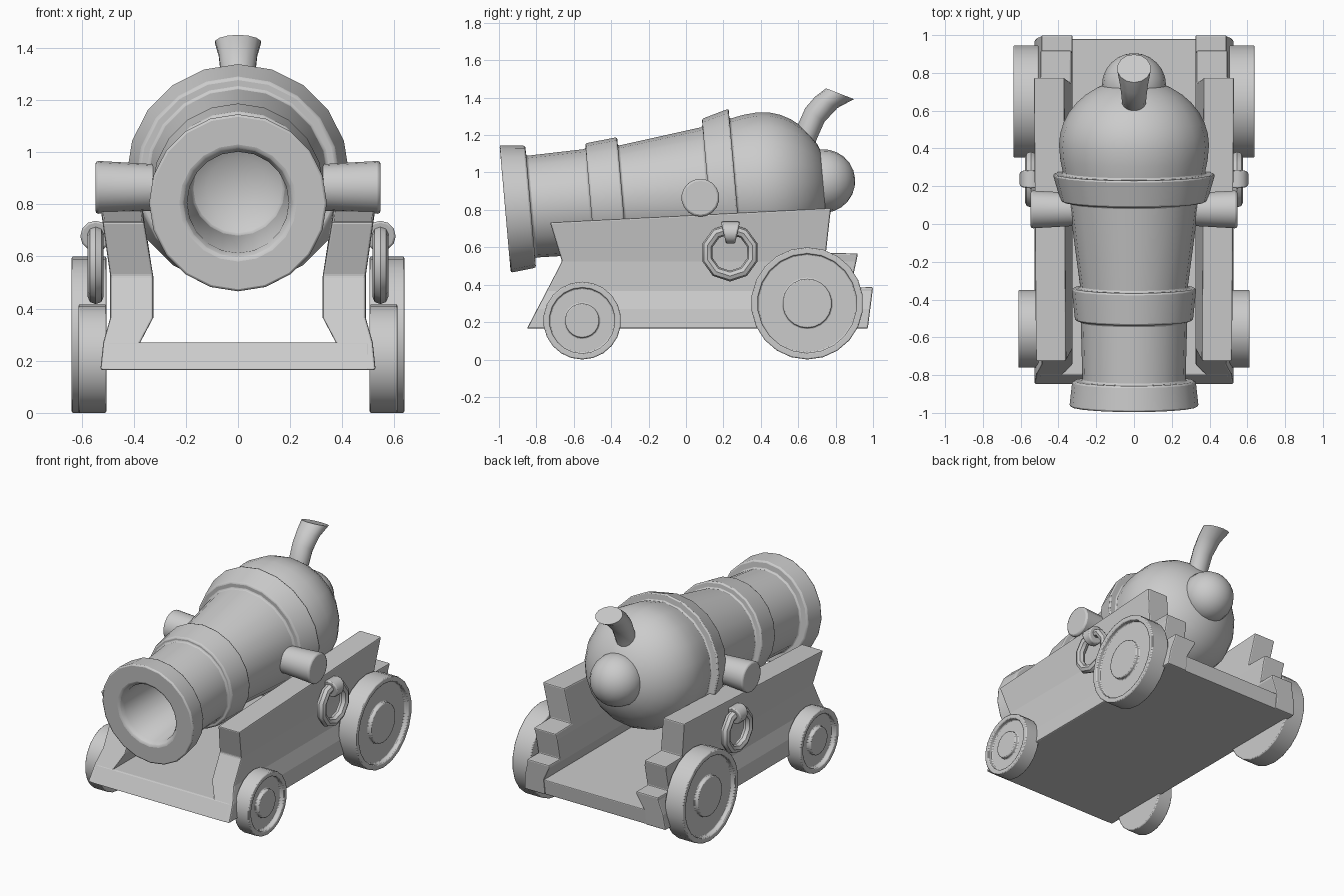
import bpy, bmesh, math
from mathutils import Matrix, Vector

if "Cube" in bpy.data.objects:
    bpy.data.objects.remove(bpy.data.objects["Cube"])


def finish(name, bm, bevel=0.0, mirror=False, smooth=True):
    bmesh.ops.remove_doubles(bm, verts=bm.verts, dist=1e-5)
    bmesh.ops.recalc_face_normals(bm, faces=bm.faces)
    me = bpy.data.meshes.new(name)
    bm.to_mesh(me)
    bm.free()
    ob = bpy.data.objects.new(name, me)
    bpy.context.collection.objects.link(ob)
    if smooth:
        bpy.ops.object.select_all(action='DESELECT')
        ob.select_set(True)
        bpy.context.view_layer.objects.active = ob
        bpy.ops.object.shade_smooth_by_angle(angle=math.radians(35))
    if bevel:
        m = ob.modifiers.new("Bevel", 'BEVEL')
        m.width, m.segments = bevel, 2
        m.limit_method, m.angle_limit = 'ANGLE', math.radians(40)
    if mirror:
        ob.modifiers.new("Mirror", 'MIRROR')
    return ob


def skin(bm, rings, closed=False):
    """Join rings of vertices into a tube; cap it or close it into a loop."""
    n = len(rings[0])
    pairs = list(zip(rings, rings[1:])) + ([(rings[-1], rings[0])] if closed else [])
    for a, b in pairs:
        for i in range(n):
            j = (i + 1) % n
            bm.faces.new((a[i], a[j], b[j], b[i]))
    if not closed:
        bm.faces.new(rings[0])
        bm.faces.new(rings[-1])


def lathe(name, profile, matrix, n=20, **kw):
    """Revolve (distance along axis, radius) points about local z."""
    bm = bmesh.new()
    rings = [[bm.verts.new(matrix @ Vector((max(r, 1e-7) * math.cos(k * math.tau / n),
                                            max(r, 1e-7) * math.sin(k * math.tau / n), t)))
              for k in range(n)] for t, r in profile]
    skin(bm, rings)
    return finish(name, bm, **kw)


def prism(profile, x0, x1):
    bm = bmesh.new()
    rings = [[bm.verts.new((x, y, z)) for y, z in profile] for x in (x0, x1)]
    skin(bm, rings)
    return bm


def along_x(x, y, z):
    return Matrix.Translation((x, y, z)) @ Matrix.Rotation(math.pi / 2, 4, 'Y')


# Barrel: bore, muzzle ring, bands and rounded breech in one tilted profile
axis = Matrix.Translation((0, -0.967, 0.805)) @ Matrix.Rotation(math.radians(-85), 4, 'X')
barrel = [(0.68, 0), (0.67, 0.12), (0.63, 0.18), (0.03, 0.195), (0, 0.215),
          (0, 0.342), (0.137, 0.327), (0.137, 0.273), (0.457, 0.282),
          (0.457, 0.312), (0.63, 0.33), (0.63, 0.284), (1.09, 0.345),
          (1.09, 0.388), (1.237, 0.43), (1.237, 0.375), (1.31, 0.39)]
for k in range(10):
    a = math.radians(10 * k)
    barrel.append((1.39 + 0.35 * math.sin(a), 0.397 * math.cos(a)))
lathe("barrel", barrel, axis, bevel=0.01)

# Rear knob
bm = bmesh.new()
bmesh.ops.create_uvsphere(bm, u_segments=20, v_segments=12, radius=0.17,
                          matrix=axis @ Matrix.Translation((0, 0, 1.708)))
finish("rear_knob", bm)

# Fuse horn: each ring spans two side points (y, z), with a half width in x
bm = bmesh.new()
rings = []
for (y0, z0), (y1, z1), w in [((0.57, 1.17), (0.665, 1.09), 0.065),
                              ((0.6, 1.26), (0.7, 1.18), 0.065),
                              ((0.638, 1.345), (0.74, 1.27), 0.068),
                              ((0.69, 1.405), (0.81, 1.345), 0.076),
                              ((0.749, 1.45), (0.898, 1.392), 0.09)]:
    mid = Vector((0, (y0 + y1) / 2, (z0 + z1) / 2))
    half = Vector((0, y1 - y0, z1 - z0)) / 2
    rings.append([bm.verts.new(mid + half * math.cos(k * math.tau / 14)
                               + Vector((w * math.sin(k * math.tau / 14), 0, 0)))
                  for k in range(14)])
skin(bm, rings)
finish("fuse_horn", bm)

# Trunnions, slightly flared
lathe("trunnion", [(0.2, 0.088), (0.34, 0.09), (0.547, 0.102)],
      along_x(0, 0.077, 0.865), n=18, bevel=0.012, mirror=True)

# Carriage cheeks: stepped side profile, then bent sideways by height
cheek = [(-0.85, 0.165), (-0.663, 0.525), (-0.727, 0.733), (0.775, 0.81), (0.748, 0.57),
         (0.92, 0.567), (0.88, 0.385), (1.0, 0.387), (0.972, 0.165)]
bm = prism(cheek, 0, 1)
for z in (0.27, 0.365, 0.525):
    bmesh.ops.bisect_plane(bm, geom=bm.verts[:] + bm.edges[:] + bm.faces[:],
                           plane_co=(0, 0, z), plane_no=(0, 0, 1))
levels = [(0.165, 0.375, 0.528), (0.27, 0.375, 0.517), (0.365, 0.325, 0.49),
          (0.525, 0.325, 0.49), (0.735, 0.36, 0.52), (0.82, 0.37, 0.532)]
for v in bm.verts:
    for (za, ia, oa), (zb, ib, ob_) in zip(levels, levels[1:]):
        if za - 1e-4 <= v.co.z <= zb + 1e-4:
            f = (v.co.z - za) / (zb - za)
            v.co.x = ia + (ib - ia) * f if v.co.x < 0.5 else oa + (ob_ - oa) * f
            break
finish("carriage_cheek", bm, bevel=0.008, mirror=True, smooth=False)

# Carriage floor
finish("carriage_floor", prism([(-0.85, 0.165), (-0.797, 0.27), (0.98, 0.27), (0.965, 0.165)],
                               -0.5, 0.5), bevel=0.006, smooth=False)

# Wheels with recessed face and hub
for name, y, r, rim, hub, x1 in [("front_wheel", -0.555, 0.208, 0.175, 0.092, 0.612),
                                 ("rear_wheel", 0.648, 0.3, 0.265, 0.132, 0.638)]:
    lathe(name, [(0.505, 0), (0.505, r), (x1, r), (x1, rim), (x1 - 0.03, rim),
                 (x1 - 0.03, hub), (x1 - 0.004, hub), (x1 - 0.004, 0)],
          along_x(0, y, r), n=22, bevel=0.006, mirror=True)

# Hanging rings
bm = bmesh.new()
rings = []
for k in range(10):
    a = (k + 0.5) * math.tau / 10
    rings.append([])
    for j in range(8):
        b = j * math.tau / 8
        rad = 0.126 + 0.029 * math.cos(b)
        rings[-1].append(bm.verts.new((0.546 + 0.031 * math.sin(b),
                                       0.235 + rad * math.cos(a), 0.572 + rad * math.sin(a))))
skin(bm, rings, closed=True)
finish("hanging_ring", bm, mirror=True)

# Ring clasps, wider at the top
ob = lathe("ring_clasp", [(-0.05, 0.059), (0.05, 0.059)],
           Matrix.Translation((0.546, 0.238, 0.678)) @ Matrix.Rotation(-math.pi / 2, 4, 'X'),
           n=12, bevel=0.008, mirror=True)
for v in ob.data.vertices:
    v.co.y = 0.238 + (v.co.y - 0.238) * (0.75 + (v.co.z - 0.678) * 4.5)
